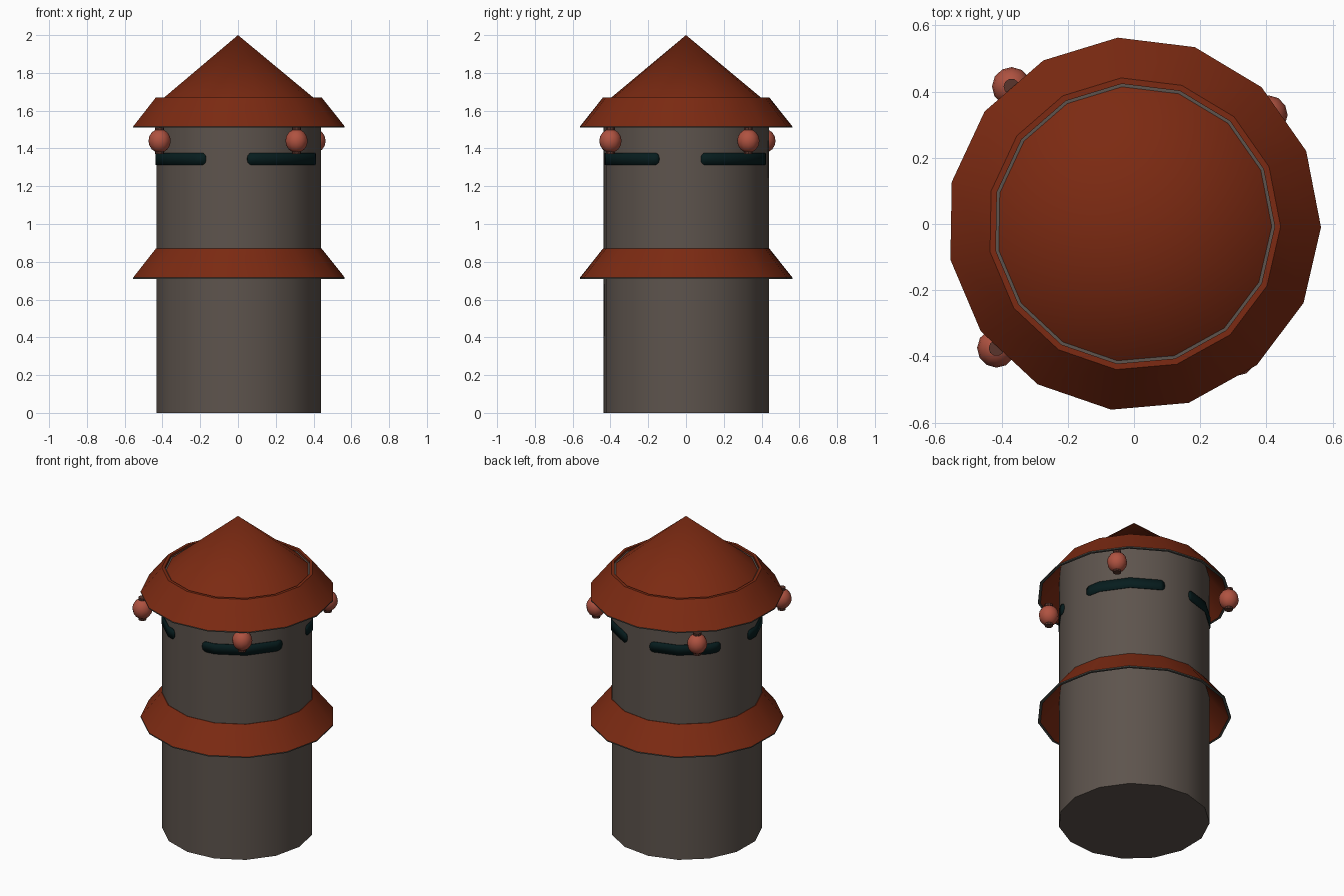
import bpy, math

if "Cube" in bpy.data.objects:
    bpy.data.objects.remove(bpy.data.objects["Cube"])

N = 15                       # sides of the tower
TURN = math.radians(-1)      # rotation of the polygon
STEP = 2 * math.pi / N


def material(name, rgb):
    m = bpy.data.materials.new(name)
    m.diffuse_color = (*rgb, 1)
    m.use_nodes = True
    m.node_tree.nodes["Principled BSDF"].inputs["Base Color"].default_value = m.diffuse_color
    return m


STONE = material("warm_grey_stone", (0.11, 0.088, 0.074))
TILE = material("rust_brown_roof", (0.20, 0.023, 0.006))
SLOT = material("dark_teal", (0.002, 0.012, 0.013))
GLOBE = material("salmon_red", (0.43, 0.085, 0.052))
CAP = material("dark_maroon", (0.10, 0.035, 0.025))
EDGE = material("grey_edge", (0.08, 0.085, 0.075))


def build(name, verts, faces, mats, smooth=True):
    me = bpy.data.meshes.new(name)
    me.from_pydata(verts, [], faces)
    for m in mats:
        me.materials.append(m)
    ob = bpy.data.objects.new(name, me)
    bpy.context.collection.objects.link(ob)
    if smooth:
        bpy.ops.object.select_all(action='DESELECT')
        ob.select_set(True)
        bpy.context.view_layer.objects.active = ob
        bpy.ops.object.shade_smooth_by_angle(angle=math.radians(30))
    return ob


def lathe(name, profile, mats, sides=N, turn=TURN, centre=(0, 0), closed=False, bands=None):
    """Revolve (radius, z) points; zero radius makes a tip, closed joins the ends."""
    verts, rings, faces, slots = [], [], [], []
    for r, z in profile:
        n = 1 if r == 0 else sides
        rings.append([len(verts) + (i % n) for i in range(sides)])
        for i in range(n):
            a = turn + i * 2 * math.pi / sides
            verts.append((centre[0] + r * math.cos(a), centre[1] + r * math.sin(a), z))
    count = len(rings) if closed else len(rings) - 1
    for k in range(count):
        lo, hi = rings[k], rings[(k + 1) % len(rings)]
        for i in range(sides):
            j = (i + 1) % sides
            faces.append(list(dict.fromkeys((lo[i], lo[j], hi[j], hi[i]))))
            slots.append(bands[k] if bands else 0)
    if not closed:
        for ring, rev in ((rings[0], True), (rings[-1], False)):
            if len(set(ring)) > 1:
                faces.append(ring[::-1] if rev else ring)
                slots.append(0)
    ob = build(name, verts, faces, mats)
    ob.data.polygons.foreach_set("material_index", slots)
    return ob


# Tower body
lathe("tower_body", [(0.44, 0), (0.44, 1.655)], [STONE])

# Flared hollow skirts and the conical roof
for name, z in (("lower_skirt", 0.71), ("upper_skirt", 1.51)):
    lathe(name, [(0.565, z), (0.565, z + 0.007), (0.443, z + 0.16),
                 (0.425, z + 0.16), (0.425, z + 0.145), (0.55, z)],
          [TILE, EDGE], closed=True, bands=[1, 0, 0, 0, 0, 1])
lathe("roof_cone", [(0.422, 1.65), (0, 2.0)], [TILE])


# Curved slot plates following the faceted wall
def wall_point(a, z, out=0.005):
    local = (a - TURN) % STEP - STEP / 2
    r = (0.44 * math.cos(STEP / 2) + out) / math.cos(local)
    return (r * math.cos(a), r * math.sin(a), z)


def slot_plate(name, start, end, z0=1.312, z1=1.377, corner=0.025):
    a0, a1 = math.radians(start), math.radians(end)
    c = corner / 0.44
    angles = {a0 + c * t for t in (0, 0.13, 0.5, 1)} | {a1 - c * t for t in (0, 0.13, 0.5, 1)}
    angles |= {TURN + k * STEP for k in range(-N, N) if a0 + c < TURN + k * STEP < a1 - c}
    verts = []
    for a in sorted(angles):
        t = max(0, 1 - min(a - a0, a1 - a) / c)
        inset = corner * (1 - math.sqrt(max(0, 1 - t * t)))
        verts += [wall_point(a, z0 + inset), wall_point(a, z1 - inset)]
    faces = [(i, i + 2, i + 3, i + 1) for i in range(0, len(verts) - 2, 2)]
    ob = build(name, verts, faces, [SLOT])
    mod = ob.modifiers.new("thickness", 'SOLIDIFY')
    mod.thickness = 0.007
    mod.offset = -1


for name, start, end in (("front_right_slot", -83.5, -19), ("back_right_slot", 10.5, 74),
                         ("back_left_slot", 96.5, 152.5), ("front_left_slot", -179, -113)):
    slot_plate(name, start, end)

# Hanging globe lanterns with small end caps
for name, x, y in (("front_right", 0.31, -0.40), ("back_right", 0.405, 0.33),
                   ("front_left", -0.415, -0.375), ("back_left", -0.37, 0.415)):
    globe = [(0.059 * math.sin(math.pi * k / 8), 1.44 - 0.063 * math.cos(math.pi * k / 8))
             for k in range(9)]
    globe[0], globe[-1] = (0, 1.377), (0, 1.503)
    lathe(name + "_lantern", globe, [GLOBE], sides=12, centre=(x, y))
    for part, z in (("_lantern_foot", 1.37), ("_lantern_top", 1.494)):
        lathe(name + part, [(0.024, z), (0.024, z + 0.018)], [CAP], sides=10, centre=(x, y))
